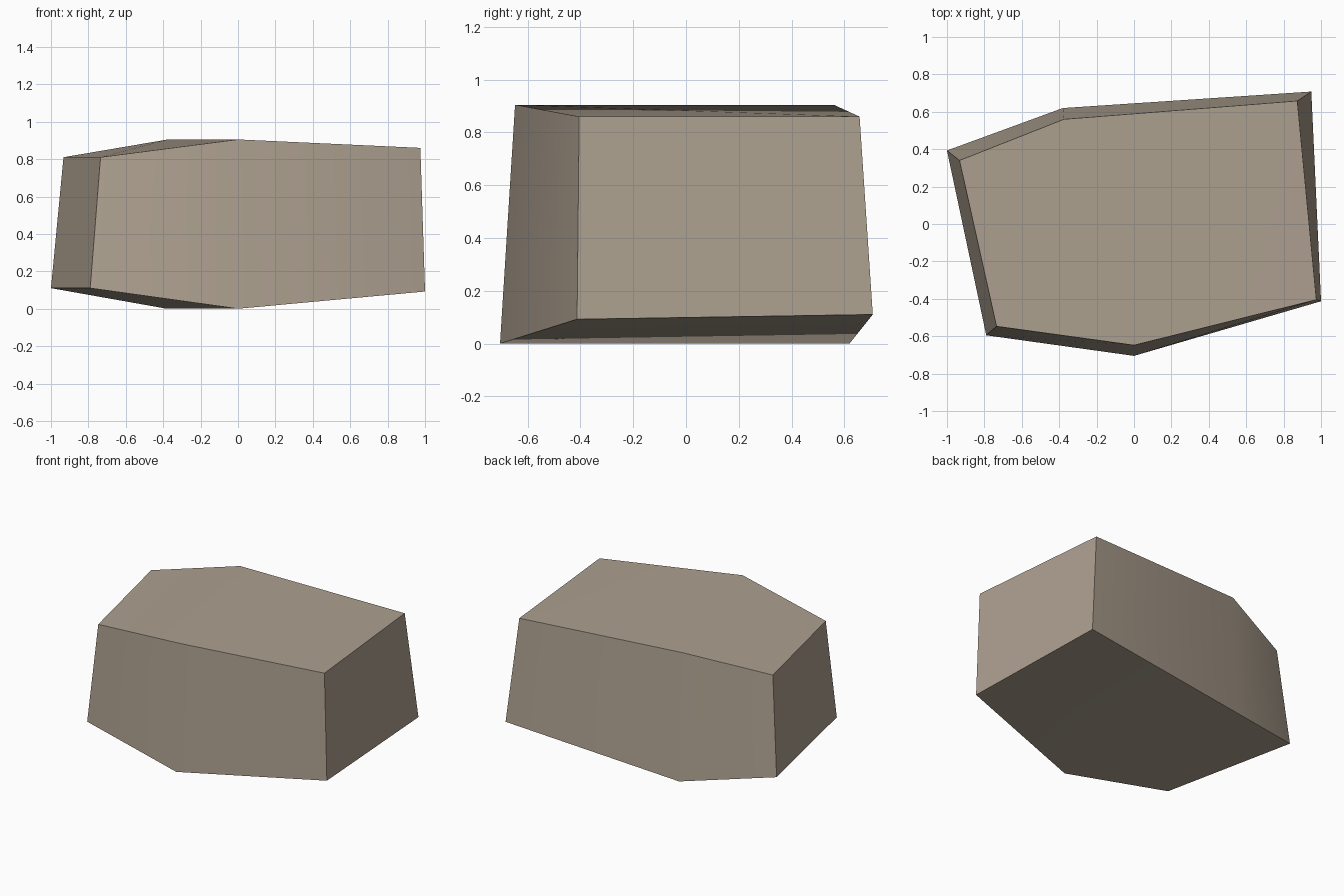
import bpy, bmesh, math

if "Cube" in bpy.data.objects:
    bpy.data.objects.remove(bpy.data.objects["Cube"])

# Stone colour
stone = bpy.data.materials.new("warm grey stone")
stone.diffuse_color = (0.415, 0.35, 0.275, 1)
stone.use_nodes = True
stone.node_tree.nodes["Principled BSDF"].inputs["Base Color"].default_value = stone.diffuse_color

# Six-sided outlines of the rock, counter-clockwise from the front left
lower = [(-0.79, -0.595, 0.11), (0.0, -0.705, 0.0), (1.0, -0.413, 0.092),
         (0.948, 0.708, 0.11), (-0.38, 0.62, 0.0), (-1.0, 0.393, 0.11)]
upper = [(-0.735, -0.547, 0.81), (0.0, -0.648, 0.905), (0.975, -0.405, 0.86),
         (0.873, 0.658, 0.86), (-0.375, 0.56, 0.905), (-0.933, 0.34, 0.81)]

# Rock: bridge the two outlines
bm = bmesh.new()
low = [bm.verts.new(p) for p in lower]
top = [bm.verts.new(p) for p in upper]
for i in range(6):
    j = (i + 1) % 6
    bm.faces.new((low[i], low[j], top[j], top[i]))

# Caps: each folds along a ridge from the front point to the back point
for tri in ((0, 1, 4, 5), (1, 3, 4), (1, 2, 3)):
    bm.faces.new([top[k] for k in tri])
    bm.faces.new([low[k] for k in reversed(tri)])

mesh = bpy.data.meshes.new("rock")
bm.to_mesh(mesh)
bm.free()
rock = bpy.data.objects.new("rock", mesh)
bpy.context.collection.objects.link(rock)
mesh.materials.append(stone)

# Soften the shallow bends, keep the hard corners
bpy.context.view_layer.objects.active = rock
rock.select_set(True)
bpy.ops.object.shade_smooth_by_angle(angle=math.radians(30))
